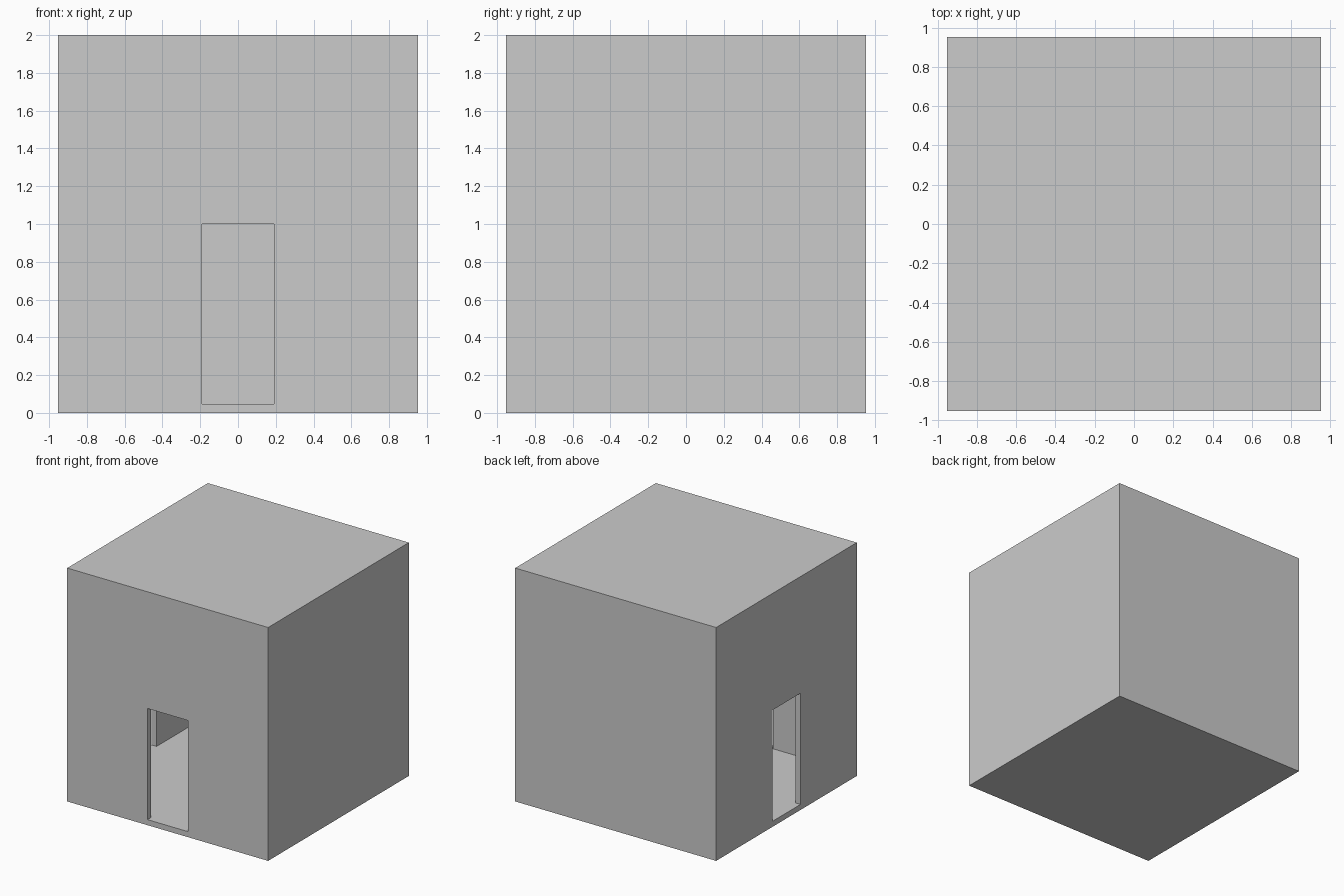
import bpy

if "Cube" in bpy.data.objects:
    bpy.data.objects.remove(bpy.data.objects["Cube"])

U = 2 / 42            # one module: shell is 40 x 40 x 42 modules, walls 1 thick
HALF = 20 * U
WALL = U
DOOR_HALF = 4 * U
DOOR_TOP = 21 * U


def box(name, lo, hi):
    """Axis-aligned box between two corners."""
    centre = [(a + b) / 2 for a, b in zip(lo, hi)]
    bpy.ops.mesh.primitive_cube_add(size=1, location=centre)
    ob = bpy.context.object
    ob.name = name
    ob.scale = [b - a for a, b in zip(lo, hi)]
    bpy.ops.object.transform_apply(location=True, rotation=True, scale=True)
    return ob


def cut(target, cutter):
    """Subtract a cutter box and remove it."""
    cutter.hide_render = True
    mod = target.modifiers.new("cut", 'BOOLEAN')
    mod.operation = 'DIFFERENCE'
    mod.solver = 'EXACT'
    mod.object = cutter
    bpy.context.view_layer.objects.active = target
    bpy.ops.object.modifier_apply(modifier=mod.name)
    bpy.data.objects.remove(cutter, do_unlink=True)


# Outer block
shell = box("room_shell", (-HALF, -HALF, 0), (HALF, HALF, 2))

# Hollow interior between floor and ceiling slabs
inner = HALF - WALL
cut(shell, box("interior_cutter", (-inner, -inner, WALL), (inner, inner, 2 - WALL)))

# Doorway in the front wall
cut(shell, box("front_door_cutter",
               (-DOOR_HALF, -HALF - U, WALL), (DOOR_HALF, -inner + U, DOOR_TOP)))

# Doorway in the left wall
cut(shell, box("left_door_cutter",
               (-HALF - U, -DOOR_HALF, WALL), (-inner + U, DOOR_HALF, DOOR_TOP)))
